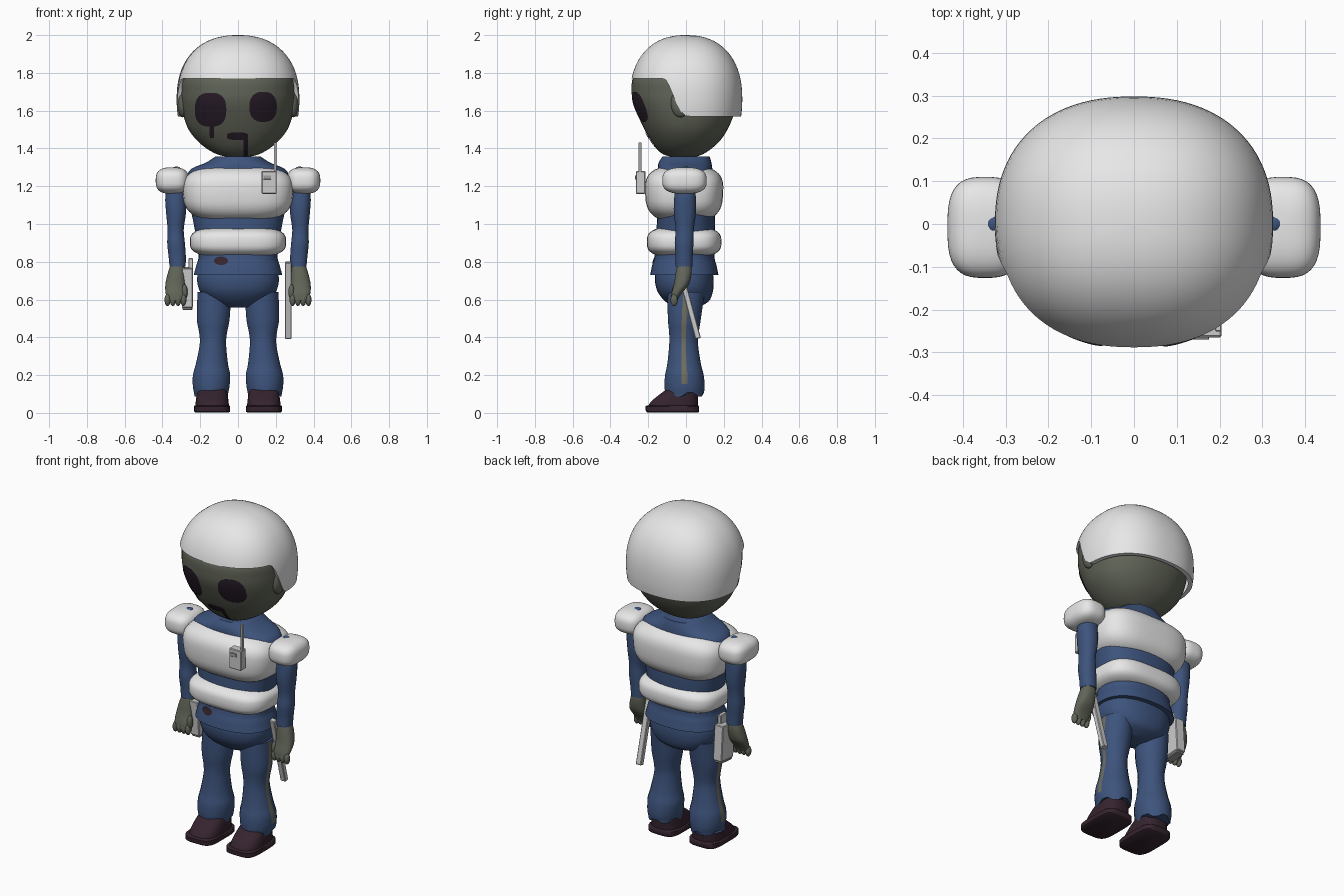
import bpy, bmesh, math
from mathutils import Vector

cube = bpy.data.objects.get("Cube")
if cube:
    bpy.data.objects.remove(cube, do_unlink=True)


def material(name, color):
    m = bpy.data.materials.new(name)
    m.use_nodes = True
    m.diffuse_color = (*color, 1)
    m.node_tree.nodes["Principled BSDF"].inputs["Base Color"].default_value = (*color, 1)
    return m


WHITE = material("armor white", (.8, .8, .8))
GREY = material("gear grey", (.6, .6, .6))
SCREEN = material("screen grey", (.35, .35, .35))
SKIN = material("dull green skin", (.12, .13, .098))
BLUE = material("uniform blue", (.047, .088, .205))
STRIPE = material("stripe tan", (.16, .155, .115))
LEATHER = material("dark maroon", (.035, .017, .027))
WOUND = material("wound purple", (.022, .012, .022))


def finish(bm, name, mats, mirror=False, angle=50):
    """Turn a bmesh into a shaded object, optionally mirrored across x."""
    mesh = bpy.data.meshes.new(name)
    bm.to_mesh(mesh)
    bm.free()
    for m in mats:
        mesh.materials.append(m)
    ob = bpy.data.objects.new(name, mesh)
    bpy.context.collection.objects.link(ob)
    bpy.ops.object.select_all(action='DESELECT')
    ob.select_set(True)
    bpy.context.view_layer.objects.active = ob
    bpy.ops.object.shade_smooth_by_angle(angle=math.radians(angle))
    if mirror:
        ob.modifiers.new("Mirror", 'MIRROR').use_mirror_merge = False
    return ob


def power(v, n):
    return math.copysign(abs(v) ** (2 / n), v)


def smooth(rings, steps=4):
    """Catmull-Rom resampling of (z, centre x, half width, front y, back y)."""
    out = []
    for i in range(len(rings) - 1):
        a, b, c, d = (rings[min(max(i + k, 0), len(rings) - 1)] for k in (-1, 0, 1, 2))
        for s in range(steps):
            t = s / steps
            out.append([q + .5 * t * (r - p + t * (2*p - 5*q + 4*r - w + t * (3*(q - r) + w - p)))
                        for p, q, r, w in zip(a, b, c, d)])
    return out + [list(rings[-1])]


def loft(name, rings, mat, n=2, sides=40, mirror=False, ragged=0, stripe=None):
    """Skin stacked superellipse rings and cap both ends."""
    bm = bmesh.new()
    rows = []
    for k, (z, cx, rx, yf, yb) in enumerate(rings):
        row = []
        for i in range(sides):
            a = math.tau * (i + .5) / sides
            drop = ragged * math.sin(a * 5) if k == 0 else 0
            row.append(bm.verts.new((cx + rx * power(math.cos(a), n),
                                     (yf + yb) / 2 + (yb - yf) / 2 * power(math.sin(a), n), z + drop)))
        rows.append(row)
    for lo, hi in zip(rows, rows[1:]):
        for i in range(sides):
            j = (i + 1) % sides
            f = bm.faces.new((lo[i], lo[j], hi[j], hi[i]))
            # Outward facing column carries the stripe
            if stripe and j == 0 and lo[0].co.z > .15:
                f.material_index = 1
    bm.faces.new(rows[0])
    bm.faces.new(rows[-1])
    bmesh.ops.recalc_face_normals(bm, faces=bm.faces)
    return finish(bm, name, [mat] + ([stripe] if stripe else []), mirror)


def pillow(name, centre, size, mat, n=3, nv=3, mirror=False, taper=0):
    """Rounded cushion built from superellipse rings."""
    (x, y, z), (rx, ry, rz) = centre, size
    rings = []
    for k in range(25):
        t = math.pi * (k / 24 - .5)
        r, h = max(power(math.cos(t), nv), .02), power(math.sin(t), nv)
        r *= 1 + taper * h
        rings.append((z + rz * h, x, rx * r, y - ry * r, y + ry * r))
    return loft(name, rings, mat, n, mirror=mirror)


def block(name, centre, size, mat, tilt=0, bevel=.004):
    """Hard-edged bevelled box, tilted about x."""
    bm = bmesh.new()
    bmesh.ops.create_cube(bm, size=1)
    bmesh.ops.scale(bm, vec=Vector(size), verts=bm.verts)
    bmesh.ops.bevel(bm, geom=bm.edges[:], offset=bevel, segments=1, affect='EDGES')
    ob = finish(bm, name, [mat], angle=20)
    ob.location = centre
    ob.rotation_euler.x = tilt
    return ob


def front_y(rings, n, x, z):
    """Front surface depth of a loft at x, z."""
    for a, b in zip(rings, rings[1:]):
        if a[0] <= z <= b[0]:
            t = (z - a[0]) / (b[0] - a[0])
            _, cx, rx, yf, yb = (p + (q - p) * t for p, q in zip(a, b))
            bulge = max(1 - abs((x - cx) / rx) ** n, 0) ** (1 / n)
            return (yf + yb) / 2 - (yb - yf) / 2 * bulge
    return rings[0][3]


def patch(name, rings, rn, centre, size, mat, n=2.4):
    """Thin painted shape following the front of a loft."""
    bm = bmesh.new()
    rows = []
    for k in range(19):
        t = .995 * math.sin(math.pi * (k / 18 - .5))
        w = size[0] * (1 - abs(t) ** n) ** (1 / n)
        z = centre[1] + size[1] * t
        xs = [centre[0] + w * (i / 4 - 1) for i in range(9)]
        rows.append([bm.verts.new((x, front_y(rings, rn, x, z) - .005, z)) for x in xs])
    for lo, hi in zip(rows, rows[1:]):
        for i in range(8):
            bm.faces.new((lo[i], lo[i + 1], hi[i + 1], hi[i]))
    return finish(bm, name, [mat])


# Head with ears
head = smooth([(1.352, 0, .03, -.05, .03), (1.365, 0, .1, -.11, .08), (1.395, 0, .16, -.15, .13),
               (1.44, 0, .215, -.185, .18), (1.5, 0, .262, -.22, .22), (1.57, 0, .288, -.253, .25),
               (1.64, 0, .3, -.28, .265), (1.7, 0, .303, -.288, .27), (1.78, 0, .298, -.278, .265),
               (1.86, 0, .24, -.2, .2), (1.9, 0, .1, -.1, .1)])
loft("head", head, SKIN, 2.2, sides=48)
pillow("ears", (.293, -.03, 1.64), (.028, .05, .075), SKIN, 2, 2, True)

# Face wounds
for name, centre, size, n in (("right_eye", (-.145, 1.605), (.083, .09), 2.6),
                              ("right_eye_drip", (-.138, 1.505), (.012, .05), 8),
                              ("left_eye", (.133, 1.62), (.073, .08), 2.4),
                              ("mouth", (-.003, 1.465), (.056, .02), 3),
                              ("mouth_drip", (.04, 1.41), (.012, .055), 8)):
    patch(name, head, 2.2, centre, size, WOUND, n)


# Helmet: open at the face, longer at the sides and back
def helmet():
    sides, rows, bm = 96, 20, bmesh.new()
    grid = []
    for i in range(sides):
        a = math.tau * i / sides
        t = min(max((math.sin(a) + .36) / .38, 0), 1)
        hem = 1.77 - .2 * t * t * (3 - 2 * t)
        column = []
        for k in range(-1, rows + 1):
            z = hem + (2 - hem) * math.sin(math.pi / 2 * max(k, 0) / rows)
            r = max(1 - abs((z - 1.66) / .34) ** 2.3, 1e-5) ** (1 / 2.3)
            r *= .92 if k < 0 else 1
            column.append(bm.verts.new((.325 * r * power(math.cos(a), 2.3),
                                        .298 * r * power(math.sin(a), 2.3), z)))
        grid.append(column)
    for i in range(sides):
        p, q = grid[i], grid[(i + 1) % sides]
        for k in range(rows + 1):
            bm.faces.new((p[k], q[k], q[k + 1], p[k + 1]))
    bm.faces.new([c[-1] for c in grid])
    bmesh.ops.recalc_face_normals(bm, faces=bm.faces)
    finish(bm, "helmet", [WHITE])


helmet()

# Jacket, hips and armor
jacket = smooth([(.73, 0, .235, -.19, .172), (.78, 0, .222, -.18, .162), (.84, 0, .21, -.165, .15),
                 (1, 0, .235, -.155, .155), (1.12, 0, .26, -.15, .15), (1.24, 0, .27, -.15, .145),
                 (1.29, 0, .25, -.15, .14), (1.325, 0, .17, -.145, .135), (1.357, 0, .12, -.125, .125)])
loft("jacket", jacket, BLUE, 2.4)
patch("jacket_stain", jacket, 2.4, (-.09, .805), (.038, .022), LEATHER, 2)
loft("hips", smooth([(.557, 0, .07, -.06, .06), (.59, 0, .15, -.11, .12), (.64, 0, .2, -.15, .142),
                     (.7, 0, .217, -.165, .147), (.76, 0, .21, -.16, .14)]), BLUE, 2.3)
pillow("chest_armor", (0, -.01, 1.16), (.293, .207, .15), WHITE, 3.2, 3, taper=.04)
pillow("belly_armor", (0, -.01, .905), (.256, .198, .083), WHITE, 3.2, 3)
pillow("shoulder_pads", (.348, -.008, 1.23), (.088, .118, .07), WHITE, 3, 2.8, True)
pillow("shoulder_studs", (.325, 0, 1.292), (.022, .02, .012), BLUE, 2, 2, True)

# Arms and hands
loft("sleeves", smooth([(.775, .32, .043, -.055, .035), (.83, .322, .046, -.055, .036),
                        (.9, .328, .047, -.06, .04), (.97, .33, .043, -.055, .042),
                        (1.06, .328, .053, -.065, .053), (1.15, .33, .055, -.062, .052),
                        (1.25, .315, .05, -.05, .045)]), BLUE, 2.2, 24, True)
loft("hands", smooth([(.595, .33, .04, -.08, -.045), (.63, .33, .053, -.078, -.025),
                      (.68, .332, .053, -.065, .015), (.74, .326, .046, -.055, .03),
                      (.785, .32, .037, -.045, .028)]), SKIN, 2.4, 24, True)
for i in range(4):
    pillow(f"fingers_{i + 1}", (.289 + .028 * i, -.063, .598), (.016, .019, .032), SKIN, 2, 2, True)
pillow("thumbs", (.283, -.055, .64), (.016, .02, .04), SKIN, 2, 2, True)

# Legs with side stripes and torn hems, shoes
loft("legs", smooth([(.1, .142, .09, -.11, .095), (.14, .142, .098, -.115, .1), (.2, .14, .1, -.112, .095),
                     (.26, .138, .086, -.1, .08), (.36, .133, .071, -.09, .065), (.42, .132, .074, -.09, .068),
                     (.5, .131, .088, -.097, .08), (.64, .125, .09, -.1, .1)]),
     BLUE, 2, 20, True, .018, STRIPE)
loft("shoe_soles", [(.003, .137, .09, -.205, .065), (.008, .137, .096, -.213, .07),
                    (.035, .137, .096, -.215, .07), (.04, .137, .09, -.205, .065)], LEATHER, 4, 40, True)
loft("shoe_uppers", smooth([(.03, .137, .09, -.205, .063), (.06, .137, .087, -.185, .063),
                            (.09, .137, .083, -.15, .063), (.12, .137, .076, -.11, .062),
                            (.14, .137, .065, -.08, .055)]), LEATHER, 2.8, 40, True)

# Radio
block("radio_body", (.165, -.24, 1.22), (.08, .05, .12), GREY)
block("radio_screen", (.155, -.266, 1.247), (.04, .008, .022), SCREEN, bevel=.001)
block("radio_antenna", (.197, -.243, 1.35), (.015, .016, .165), GREY, bevel=.002)

# Baton and holster at the hips
block("baton", (.266, .01, .596), (.035, .03, .42), GREY, math.radians(15))
block("holster", (-.268, .02, .665), (.058, .115, .21), GREY, math.radians(4))
block("holster_tip", (-.268, .028, .555), (.052, .1, .016), SCREEN, math.radians(4))
block("holster_strap", (-.25, .01, .79), (.025, .06, .06), GREY)
